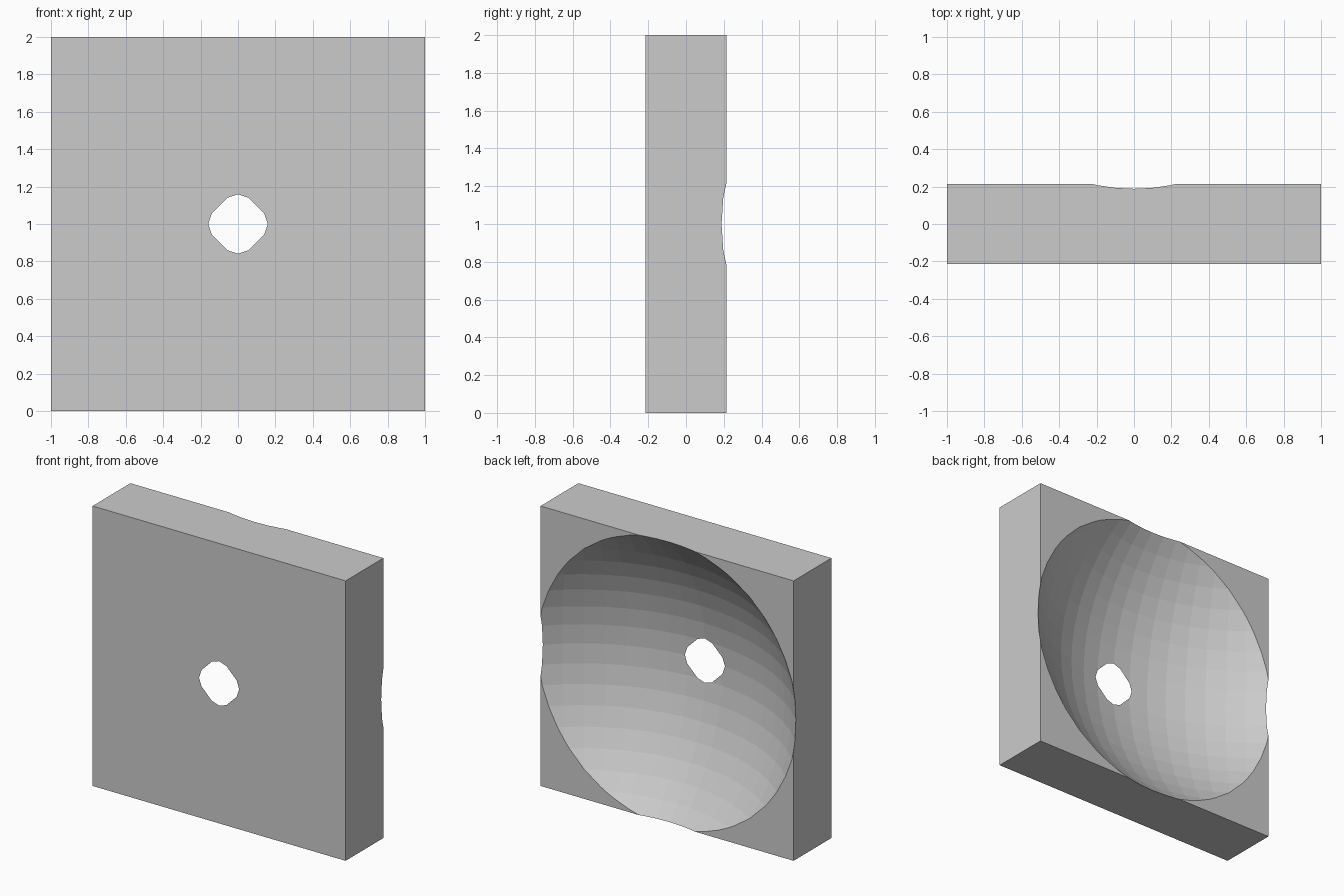
import bpy

if "Cube" in bpy.data.objects:
    bpy.data.objects.remove(bpy.data.objects["Cube"])

HALF_T = 0.2133      # half thickness of the slab
R = 1.423            # radius of the spherical hollow
CENTRE_Y = 1.20      # centre of the hollow, behind the slab

# Square slab
bpy.ops.mesh.primitive_cube_add(size=2, location=(0, 0, 1))
slab = bpy.context.object
slab.name = "dished_slab"
slab.scale = (1, HALF_T, 1)
bpy.ops.object.transform_apply(location=True, rotation=False, scale=True)

# Faceted sphere that scoops the back and just breaks through the front
bpy.ops.mesh.primitive_uv_sphere_add(segments=64, ring_count=32, radius=R,
                                     location=(0, CENTRE_Y, 1))
cutter = bpy.context.object
cutter.name = "hollow_cutter"
cutter.hide_render = True

cut = slab.modifiers.new("hollow", 'BOOLEAN')
cut.operation = 'DIFFERENCE'
cut.solver = 'EXACT'
cut.object = cutter

# Apply the cut and discard the helper
bpy.ops.object.select_all(action='DESELECT')
slab.select_set(True)
bpy.context.view_layer.objects.active = slab
bpy.ops.object.modifier_apply(modifier=cut.name)
bpy.data.objects.remove(cutter, do_unlink=True)
bpy.ops.object.shade_flat()
